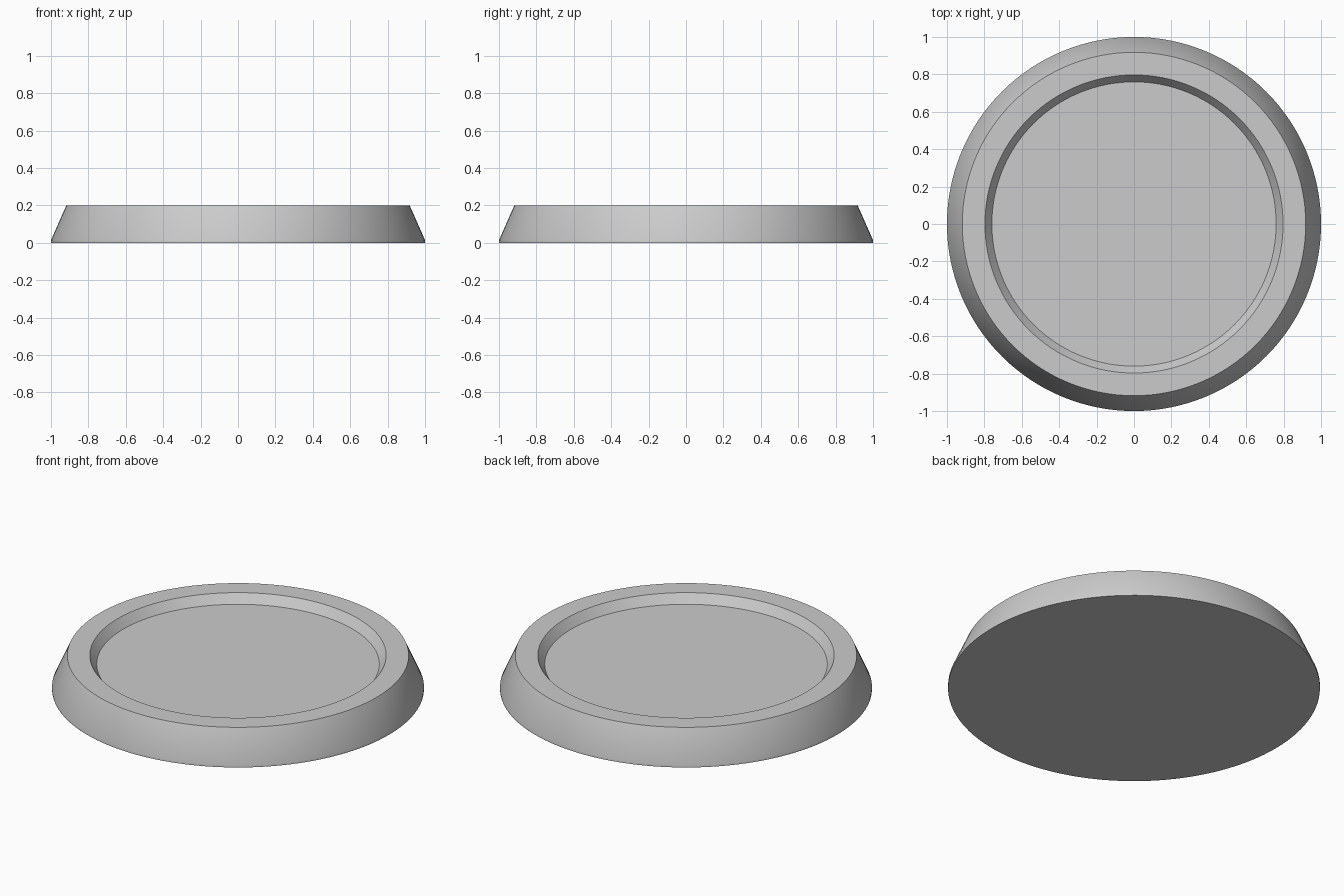
import bpy
import bmesh
import math

cube = bpy.data.objects.get("Cube")
if cube:
    bpy.data.objects.remove(cube, do_unlink=True)

SEGMENTS = 128

# Plain grey
grey = bpy.data.materials.new("light_grey")
grey.use_nodes = True
colour = (0.6, 0.6, 0.6, 1.0)
grey.diffuse_color = colour
grey.node_tree.nodes["Principled BSDF"].inputs["Base Color"].default_value = colour

# Cross-section (radius, height) from the underside to the recessed floor
profile = [(1.0, 0.0), (1.0, 0.014), (0.918, 0.2), (0.797, 0.2), (0.76, 0.148)]

bm = bmesh.new()
rings = []
for radius, height in profile:
    ring = []
    for i in range(SEGMENTS):
        a = math.tau * i / SEGMENTS
        ring.append(bm.verts.new((radius * math.cos(a), radius * math.sin(a), height)))
    rings.append(ring)

# Sloped wall, flat rim and recess wall
for lower, upper in zip(rings, rings[1:]):
    for i in range(SEGMENTS):
        j = (i + 1) % SEGMENTS
        bm.faces.new((lower[i], lower[j], upper[j], upper[i]))

# Underside and recessed floor
bm.faces.new(list(reversed(rings[0])))
bm.faces.new(rings[-1])

mesh = bpy.data.meshes.new("round_base")
bm.to_mesh(mesh)
bm.free()
mesh.materials.append(grey)

base = bpy.data.objects.new("round_base", mesh)
bpy.context.collection.objects.link(base)
bpy.ops.object.select_all(action="DESELECT")
base.select_set(True)
bpy.context.view_layer.objects.active = base
bpy.ops.object.shade_smooth_by_angle(angle=math.radians(30))
